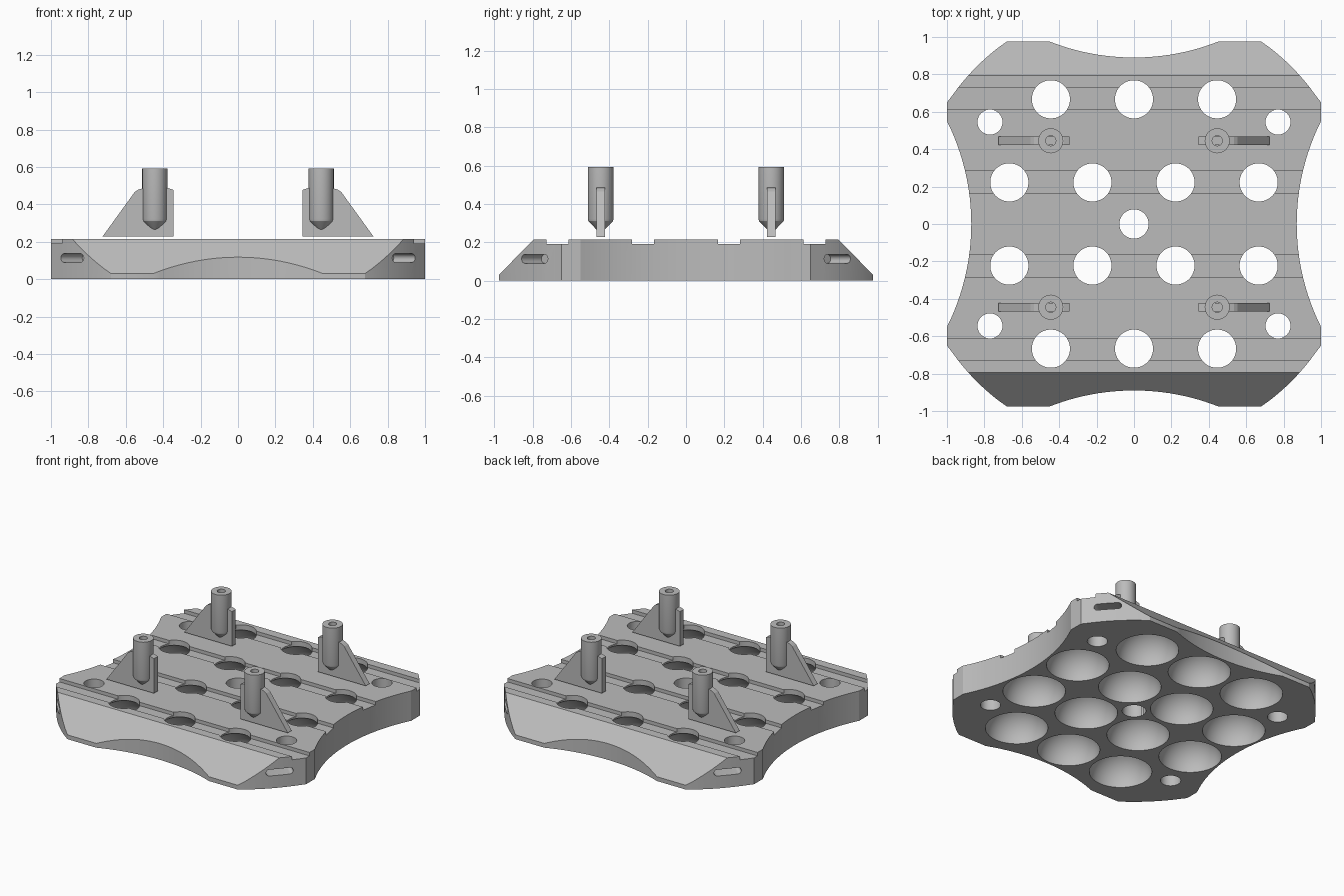
import bpy, bmesh, math
from mathutils import Vector, Matrix

if "Cube" in bpy.data.objects:
    bpy.data.objects.remove(bpy.data.objects["Cube"])

grey = bpy.data.materials.new("plain grey")
grey.diffuse_color = (0.5, 0.5, 0.5, 1)
grey.use_nodes = True
grey.node_tree.nodes["Principled BSDF"].inputs["Base Color"].default_value = grey.diffuse_color

TOP = 0.215          # plate height
S = 0.4444           # hole pitch


def prism(bm, pts, vec):
    """Extrude a closed loop of 3D points along a vector."""
    f = bm.faces.new([bm.verts.new(p) for p in pts])
    r = bmesh.ops.extrude_face_region(bm, geom=[f])
    bmesh.ops.translate(bm, vec=vec, verts=[v for v in r["geom"] if isinstance(v, bmesh.types.BMVert)])


def lathe(bm, prof, x, y, n=48):
    """Closed solid of revolution; profile of (radius, z) starting and ending off-axis."""
    rings = [[bm.verts.new((x + r * math.cos(2 * math.pi * i / n), y + r * math.sin(2 * math.pi * i / n), z))
              for i in range(n)] for r, z in prof]
    for a, b in zip(rings, rings[1:]):
        for i in range(n):
            j = (i + 1) % n
            bm.faces.new((a[i], a[j], b[j], b[i]))
    bm.faces.new(rings[0][::-1])
    bm.faces.new(rings[-1])


def make(name, bm):
    bmesh.ops.recalc_face_normals(bm, faces=bm.faces)
    me = bpy.data.meshes.new(name)
    bm.to_mesh(me)
    bm.free()
    ob = bpy.data.objects.new(name, me)
    bpy.context.collection.objects.link(ob)
    me.materials.append(grey)
    return ob


def finish(ob):
    bpy.ops.object.select_all(action='DESELECT')
    ob.select_set(True)
    bpy.context.view_layer.objects.active = ob
    bpy.ops.object.shade_smooth_by_angle(angle=math.radians(25))


def cut(ob, bm):
    """Subtract a cutter mesh and remove the cutter."""
    c = make("cutter", bm)
    c.hide_render = True
    m = ob.modifiers.new("cut", 'BOOLEAN')
    m.operation, m.solver, m.object = 'DIFFERENCE', 'EXACT', c
    bpy.context.view_layer.objects.active = ob
    bpy.ops.object.modifier_apply(modifier=m.name)
    bpy.data.objects.remove(c)


# plate outline, one quarter: concave right side, round corner, concave back
def concave(half, sag, edge, n=12):
    R = (half * half + sag * sag) / (2 * sag)
    a = math.asin(half / R)
    return [(R * math.sin(a * i / n), edge - sag + R - R * math.cos(a * i / n)) for i in range(n + 1)]


quarter = [(e, t) for t, e in concave(0.55, 0.13, 1.0)]
a0, a1 = math.atan2(0.65, 1.0), math.atan2(0.975, 0.68)
quarter += [(1.19 * math.cos(a0 + (a1 - a0) * i / 10), 1.19 * math.sin(a0 + (a1 - a0) * i / 10)) for i in range(11)]
quarter[13] = (1.0, 0.65)
quarter[-1] = (0.68, 0.975)
quarter += concave(0.45, 0.085, 0.975)[::-1]
half = quarter + [(-x, y) for x, y in quarter[-2::-1]]
outline = half + [(x, -y) for x, y in half[-2:0:-1]]
bm = bmesh.new()
prism(bm, [(x, y, 0) for x, y in outline], (0, 0, TOP))
plate = make("base_plate", bm)

# sloped front and back edges, long grooves
bm = bmesh.new()
for s in (1, -1):
    prism(bm, [(-1.2, s * y, z) for y, z in ((0.745, 0.265), (1.045, -0.04), (1.2, -0.04), (1.2, 0.265))], (2.4, 0, 0))
    for c in (0.225, 0.67):
        prism(bm, [(-1.2, s * (c + dy), z) for dy, z in ((-0.058, 0.19), (0.058, 0.19), (0.058, 0.25), (-0.058, 0.25))],
              (2.4, 0, 0))
cut(plate, bm)

# domed sockets underneath opening to round holes on top, plus straight holes
bm = bmesh.new()
R, r = 0.205, 0.102
top_angle = math.acos(r / R)
dome = [(R, -0.05)] + [(R * math.cos(top_angle * i / 10), R * math.sin(top_angle * i / 10)) for i in range(11)]
dome += [(r, 0.3)]
spots = [(k * S, s * 1.5 * S) for k in (-1, 0, 1) for s in (1, -1)]
spots += [(k * S, s * 0.5 * S) for k in (-1.5, -0.5, 0.5, 1.5) for s in (1, -1)]
for x, y in spots:
    lathe(bm, dome, x, y)
lathe(bm, [(0.078, -0.05), (0.078, 0.3)], 0, 0)
for x in (0.77, -0.77):
    for y in (0.545, -0.545):
        lathe(bm, [(0.067, -0.05), (0.067, 0.3)], x, y, 32)
cut(plate, bm)

# rounded slots in the four corners
bm = bmesh.new()
ang = math.radians(42)
for sx in (1, -1):
    for sy in (1, -1):
        d = Vector((sx * math.cos(ang), sy * math.sin(ang), 0))
        t = Vector((-d.y, d.x, 0))
        o = Vector((sx * 0.883, sy * 0.787, 0.113)) + d * 0.1
        loop = []
        for side in (1, -1):
            for i in range(9):
                b = math.pi * i / 8 - math.pi / 2
                loop.append(o + t * side * (0.069 + 0.023 * math.cos(b)) + Vector((0, 0, side * 0.023 * math.sin(b))))
        prism(bm, loop, d * -0.25)
cut(plate, bm)
finish(plate)

# four posts with a tapered foot, a bored top and a side fin
post = [(0.022, 0.266), (0.057, 0.302), (0.064, 0.31), (0.067, 0.322), (0.067, 0.592), (0.027, 0.592), (0.027, 0.36)]
fin = [(0.345, 0.227), (0.725, 0.227), (0.553, 0.465), (0.535, 0.478), (0.505, 0.487), (0.375, 0.487), (0.345, 0.477)]
for sx in (1, -1):
    for sy in (1, -1):
        where = ("back" if sy > 0 else "front") + ("_right" if sx > 0 else "_left")
        bm = bmesh.new()
        lathe(bm, post, sx * 0.445, sy * 0.445, 32)
        finish(make("post_" + where, bm))
        bm = bmesh.new()
        prism(bm, [(sx * x, sy * 0.445 - 0.022, z) for x, z in fin], (0, 0.044, 0))
        make("fin_" + where, bm)
